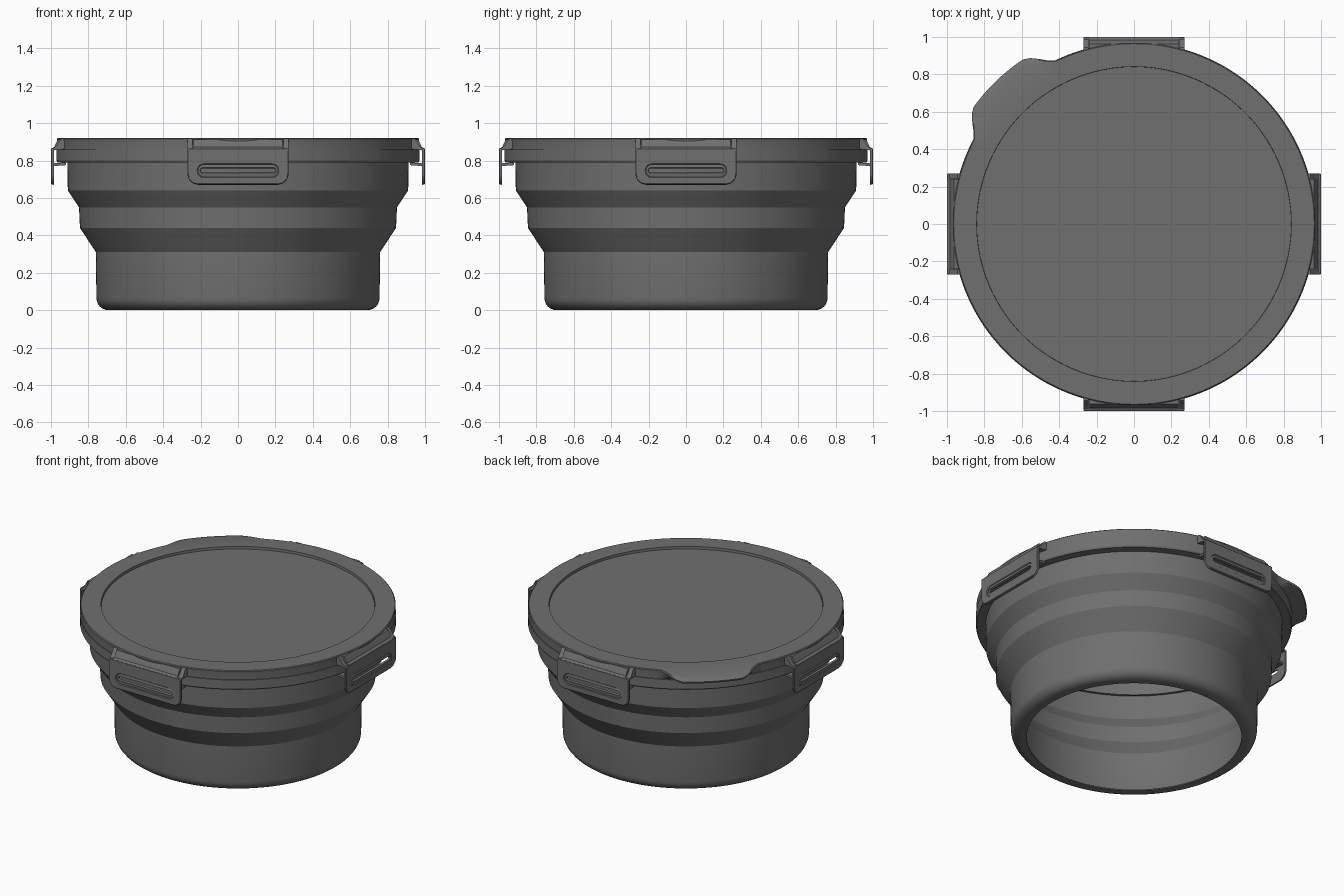
import bpy, bmesh, math
from mathutils import Matrix

cube = bpy.data.objects.get("Cube")
if cube:
    bpy.data.objects.remove(cube)

grey = bpy.data.materials.new("dark_grey")
grey.use_nodes = True
COLOUR = (0.16, 0.16, 0.16, 1)
grey.diffuse_color = COLOUR
grey.node_tree.nodes["Principled BSDF"].inputs["Base Color"].default_value = COLOUR


def finish(name, bm, angle=30):
    """Turn a bmesh into a smooth-shaded object with sharp edges kept."""
    bmesh.ops.remove_doubles(bm, verts=bm.verts, dist=1e-5)
    bmesh.ops.recalc_face_normals(bm, faces=bm.faces)
    mesh = bpy.data.meshes.new(name)
    bm.to_mesh(mesh)
    bm.free()
    mesh.materials.append(grey)
    ob = bpy.data.objects.new(name, mesh)
    bpy.context.collection.objects.link(ob)
    bpy.ops.object.select_all(action='DESELECT')
    ob.select_set(True)
    bpy.context.view_layer.objects.active = ob
    bpy.ops.object.shade_smooth_by_angle(angle=math.radians(angle))


def lathe(profile, closed=False):
    bm = bmesh.new()
    vs = [bm.verts.new((r, 0, z)) for r, z in profile]
    pairs = list(zip(vs, vs[1:])) + ([(vs[-1], vs[0])] if closed else [])
    edges = [bm.edges.new(p) for p in pairs]
    bmesh.ops.spin(bm, geom=vs + edges, cent=(0, 0, 0), axis=(0, 0, 1),
                   angle=math.tau, steps=180, use_duplicate=False)
    return bm


def extrude_section(bm, section, x0, x1):
    """Extrude a (radius, height) section sideways from x0 to x1 at the front."""
    face = bm.faces.new([bm.verts.new((x0, -r, z)) for r, z in section])
    ext = bmesh.ops.extrude_face_region(bm, geom=[face], use_keep_orig=True)
    bmesh.ops.translate(bm, vec=(x1 - x0, 0, 0),
                        verts=[g for g in ext["geom"] if isinstance(g, bmesh.types.BMVert)])


def rounded_loop(w, z0, z1, r_low, r_top, y, n=8):
    """Rounded rectangle in the xz plane, w being its half width."""
    pts = []
    corners = [(1, z1, r_top, 0), (-1, z1, r_top, 90), (-1, z0, r_low, 180), (1, z0, r_low, 270)]
    for side, z, r, start in corners:
        cx = side * (w - r)
        cz = z - r if z == z1 else z + r
        for i in range(n + 1):
            a = math.radians(start + 90 * i / n)
            pts.append((cx + r * math.cos(a), y, cz + r * math.sin(a)))
    return pts


def loft(bm, loops):
    """Skin a closed chain of loops, the last joining the first."""
    rings = [[bm.verts.new(p) for p in loop] for loop in loops]
    for a, b in zip(rings, rings[1:] + rings[:1]):
        for i in range(len(a)):
            j = (i + 1) % len(a)
            bm.faces.new((a[i], a[j], b[j], b[i]))


# Collapsible bowl: stepped wall, open at the base, with a thick rim
corner = [(0.692 + 0.065 * math.sin(math.radians(a)), 0.065 - 0.065 * math.cos(math.radians(a)))
          for a in range(0, 91, 15)]
outer = [(0.66, 0)] + corner + [(0.76, 0.31), (0.845, 0.44), (0.85, 0.55), (0.91, 0.64),
                                (0.912, 0.79), (0.965, 0.79), (0.971, 0.80), (0.971, 0.858)]
inner = [(0.895, 0.858), (0.895, 0.643), (0.836, 0.553), (0.831, 0.443), (0.746, 0.313),
         (0.743, 0.065), (0.725, 0.028), (0.692, 0.012), (0.66, 0.008)]
finish("bowl", lathe(outer + inner, closed=True))

# Lid with a recessed centre, a skirt and an inner sealing ring
bm = lathe([(0, 0.903), (0.84, 0.903), (0.841, 0.92), (0.87, 0.92), (0.89, 0.92), (0.91, 0.92),
            (0.93, 0.92), (0.95, 0.92), (0.964, 0.92), (0.969, 0.915), (0.967, 0.902),
            (0.966, 0.859), (0.885, 0.859), (0.885, 0.80), (0.868, 0.80), (0.868, 0.89), (0, 0.89)])
# Pull tab drawn out of the lid edge, drooping slightly
for v in bm.verts:
    radius = math.hypot(v.co.x, v.co.y)
    if radius < 0.865 or v.co.z < 0.9:
        continue
    off = abs(math.degrees(math.atan2(v.co.y, v.co.x)) - 134)
    t = min(1, max(0, (19 - off) / 9.5))
    reach = t * t * (3 - 2 * t)
    s = (radius - 0.865) / 0.104
    grow = 1 + 0.093 * reach * s / radius
    v.co.x *= grow
    v.co.y *= grow
    v.co.z -= 0.028 * reach * s * s
finish("lid", bm)

# Four locking clips, modelled at the front and turned about the axis
for side, turn in (("front", 0), ("left", 90), ("back", 180), ("right", 270)):
    bm = bmesh.new()
    # Flap with a grip groove around a narrow through slot
    loft(bm, [rounded_loop(0.27, 0.67, 0.865, 0.06, 0.008, -0.985),
              rounded_loop(0.27, 0.673, 0.865, 0.06, 0.008, -0.997),
              rounded_loop(0.266, 0.677, 0.861, 0.057, 0.006, -1.0),
              rounded_loop(0.218, 0.708, 0.783, 0.036, 0.036, -1.0),
              rounded_loop(0.214, 0.712, 0.779, 0.033, 0.033, -0.995),
              rounded_loop(0.203, 0.733, 0.762, 0.014, 0.014, -0.998),
              rounded_loop(0.2, 0.737, 0.758, 0.01, 0.01, -0.985)])
    # Hinge web sloping from the lid edge to the flap
    extrude_section(bm, [(0.935, 0.912), (0.962, 0.912), (0.974, 0.893), (0.983, 0.872),
                         (0.998, 0.864), (0.998, 0.853), (0.984, 0.853), (0.968, 0.862),
                         (0.935, 0.862)], -0.238, 0.238)
    # Hinge lugs at both ends
    for x in (-0.256, 0.256):
        extrude_section(bm, [(0.92, 0.917), (0.943, 0.917), (0.955, 0.905), (0.97, 0.88),
                             (0.99, 0.863), (0.99, 0.855), (0.92, 0.862)], x - 0.014, x + 0.014)
    # Catch that hooks under the rim
    extrude_section(bm, [(0.92, 0.79), (0.986, 0.785), (0.986, 0.77), (0.92, 0.775)], -0.25, 0.25)
    bmesh.ops.rotate(bm, verts=bm.verts, cent=(0, 0, 0),
                     matrix=Matrix.Rotation(math.radians(turn), 3, 'Z'))
    finish(side + "_clip", bm)
